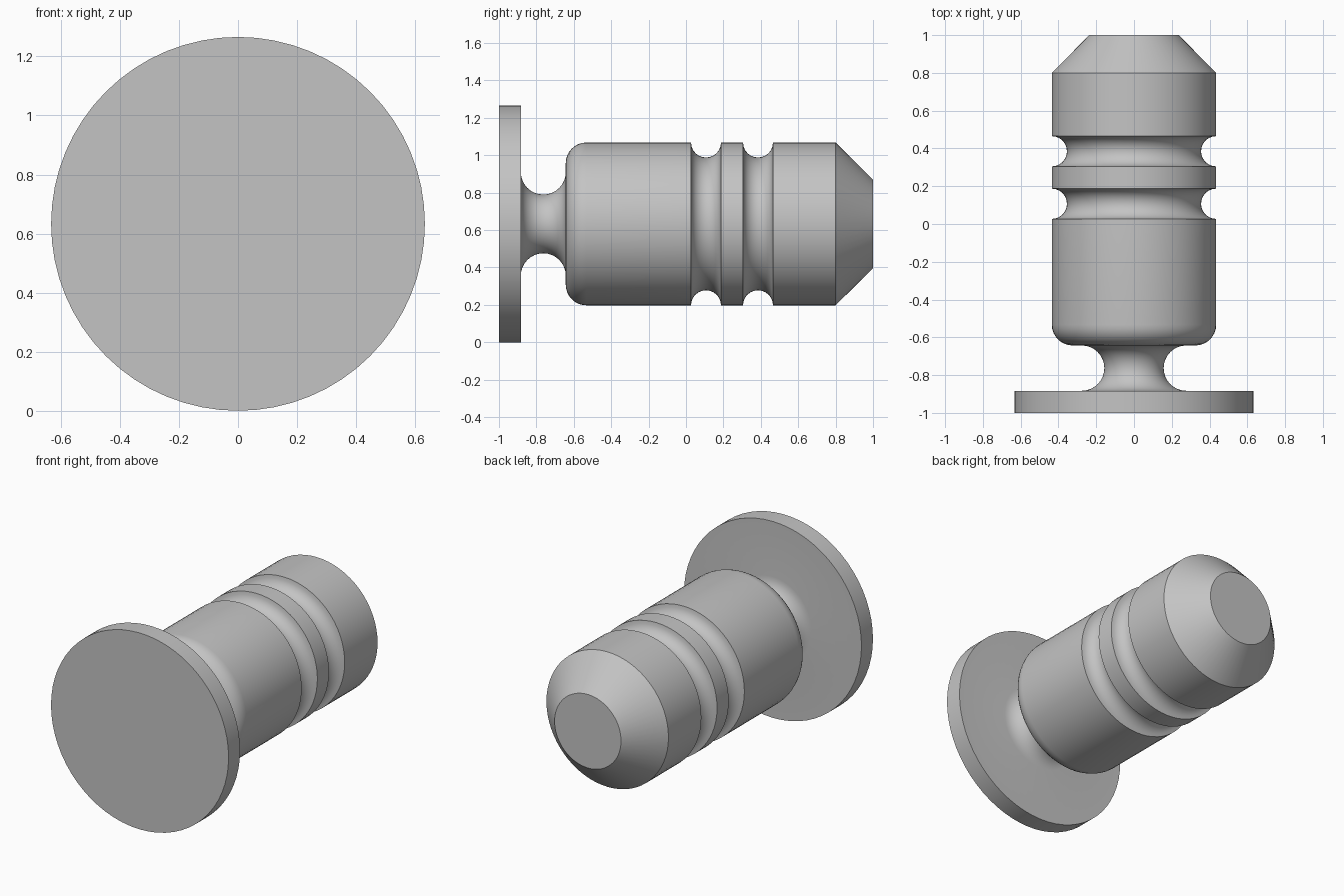
import bpy
import bmesh
from math import sin, cos, pi, radians

cube = bpy.data.objects.get("Cube")
if cube:
    bpy.data.objects.remove(cube, do_unlink=True)

SIDES = 64
PLATE_R = 0.633
BODY_R = 0.435

steel = bpy.data.materials.new("plain_grey")
steel.use_nodes = True
grey = (0.55, 0.55, 0.55, 1)
steel.diffuse_color = grey
steel.node_tree.nodes["Principled BSDF"].inputs["Base Color"].default_value = grey


def arc(y, r, radius, start, end, steps=12):
    """Profile points (y, r) on an arc, angles in degrees."""
    angles = [radians(start + (end - start) * i / steps) for i in range(steps + 1)]
    return [(y + radius * cos(a), r + radius * sin(a)) for a in angles]


def lathe(name, profile):
    """Turn a (y, r) profile about the y axis and cap both ends."""
    bm = bmesh.new()
    rings = []
    for y, r in profile:
        rings.append([bm.verts.new((r * cos(2 * pi * k / SIDES), y,
                                    PLATE_R + r * sin(2 * pi * k / SIDES)))
                      for k in range(SIDES)])
    for a, b in zip(rings, rings[1:]):
        for k in range(SIDES):
            n = (k + 1) % SIDES
            bm.faces.new((a[k], a[n], b[n], b[k]))
    bm.faces.new(rings[0])
    bm.faces.new(rings[-1])
    bmesh.ops.recalc_face_normals(bm, faces=bm.faces)
    mesh = bpy.data.meshes.new(name)
    bm.to_mesh(mesh)
    bm.free()
    mesh.materials.append(steel)
    obj = bpy.data.objects.new(name, mesh)
    bpy.context.collection.objects.link(obj)
    bpy.ops.object.select_all(action="DESELECT")
    obj.select_set(True)
    bpy.context.view_layer.objects.active = obj
    bpy.ops.object.shade_smooth_by_angle(angle=radians(30))
    return obj


# Round end plate
profile = [(-1, PLATE_R), (-0.883, PLATE_R)]
# Waisted neck
profile += arc(-0.763, 0.277, 0.12, 180, 360, 16)
# Rounded shoulder of the body
profile += arc(-0.533, BODY_R - 0.11, 0.11, 180, 90, 8)
# Two round grooves
for y in (0.107, 0.385):
    profile += arc(y, BODY_R, 0.08, 180, 360)
# Chamfered tip
profile += [(0.8, BODY_R), (1, 0.237)]

lathe("turned_pin", profile)
